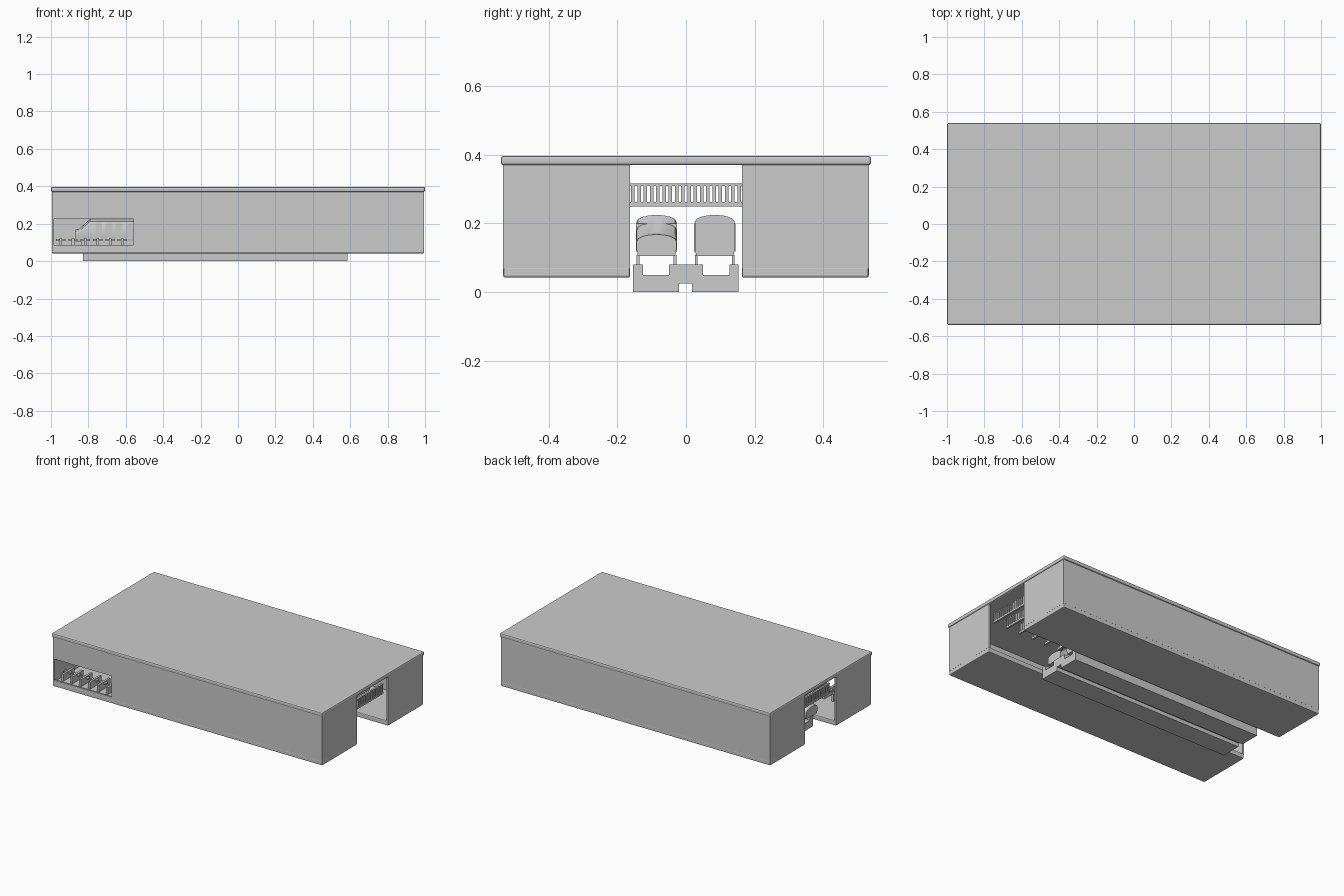
import bpy, bmesh, math

if "Cube" in bpy.data.objects:
    bpy.data.objects.remove(bpy.data.objects["Cube"])


def finish(bm, name, bevel=0.0):
    bmesh.ops.recalc_face_normals(bm, faces=bm.faces)
    me = bpy.data.meshes.new(name)
    bm.to_mesh(me)
    bm.free()
    ob = bpy.data.objects.new(name, me)
    bpy.context.collection.objects.link(ob)
    if bevel:
        m = ob.modifiers.new("bevel", 'BEVEL')
        m.width, m.segments = bevel, 2
    return ob


def add_box(bm, x0, x1, y0, y1, z0, z1):
    vs = bmesh.ops.create_cube(bm, size=1)['verts']
    for v in vs:
        v.co = ((x0 + x1) / 2 + v.co.x * (x1 - x0),
                (y0 + y1) / 2 + v.co.y * (y1 - y0),
                (z0 + z1) / 2 + v.co.z * (z1 - z0))


def boxes(name, items, bevel=0.0):
    bm = bmesh.new()
    for b in items:
        add_box(bm, *b)
    return finish(bm, name, bevel)


def loft(name, rings):
    bm = bmesh.new()
    rows = [[bm.verts.new(p) for p in r] for r in rings]
    n = len(rows[0])
    for a, b in zip(rows, rows[1:]):
        for i in range(n):
            bm.faces.new((a[i], a[(i + 1) % n], b[(i + 1) % n], b[i]))
    bm.faces.new(rows[0])
    bm.faces.new(rows[-1])
    return finish(bm, name)


# Roof slab
boxes("roof", [(-1, 1, -0.54, 0.54, 0.37, 0.397)], 0.008)

# Hollow platform halls, open towards the tracks
T = 0.012
IN, OUT, LOW, TOP = 0.163, 0.533, 0.042, 0.371
for side, s in (("front", -1), ("back", 1)):
    def span(a, b):
        return (min(s * a, s * b), max(s * a, s * b))
    boxes(side + "_platform", [(-0.995, 0.995, *span(IN, OUT), LOW, 0.075)], 0.006)
    for end, x in (("left", -0.995), ("right", 0.995 - T)):
        boxes(f"{side}_{end}_end_wall", [(x, x + T, *span(IN, OUT), 0.07, TOP)])
    y = span(OUT - T, OUT)
    if s < 0:
        # Outer wall built around the entrance opening
        boxes("front_wall", [(-0.56, 0.995, *y, 0.07, TOP),
                             (-0.995, -0.56, *y, 0.225, TOP),
                             (-0.995, -0.56, *y, 0.07, 0.085)])
    else:
        boxes("back_wall", [(-0.995, 0.995, *y, 0.07, TOP)])

# Ticket gates behind the entrance
gates = []
for i in range(6):
    x = -0.955 + i * 0.066
    gates += [(x, x + 0.014, -0.50, -0.38, 0.075, 0.122),
              (x - 0.018, x + 0.032, -0.45, -0.43, 0.108, 0.118)]
boxes("ticket_gates", gates)

# Open slatted trusses across the channel under the roof
truss = []
for i in range(20):
    x = -0.95 + i * 0.1
    truss += [(x, x + 0.012, -IN, IN, 0.25, 0.262),
              (x, x + 0.012, -IN, IN, 0.31, 0.317)]
    for k in range(18):
        y = -0.155 + k * 0.31 / 17
        truss.append((x + 0.002, x + 0.010, y - 0.005, y + 0.005, 0.26, 0.312))
boxes("roof_trusses", truss)

# Twin guideway, one stepped profile extruded along the tracks
profile = [(-0.155, 0.003), (-0.02, 0.003), (-0.02, 0.025), (0.017, 0.025),
           (0.017, 0.003), (0.153, 0.003), (0.153, 0.08), (0.127, 0.08),
           (0.127, 0.05), (0.05, 0.05), (0.05, 0.08), (-0.05, 0.08),
           (-0.05, 0.05), (-0.125, 0.05), (-0.125, 0.08), (-0.155, 0.08)]
profile = [(y, z - 0.003 if z < 0.01 else z) for y, z in profile]
loft("guideway", [[(x, y, z) for y, z in profile] for x in (-0.83, 0.585)])


# Trains: arched cross-section, lowered at the sloping cabs
def section(x, yc, shoulder, half=0.058):
    pts = [(x, yc + half - 0.004, 0.105), (x, yc + half, 0.125)]
    for i in range(9):
        a = math.pi * i / 8
        pts.append((x, yc + half * math.cos(a), shoulder + 0.02 * math.sin(a)))
    return pts + [(x, yc - half, 0.125), (x, yc - half + 0.004, 0.105)]


def train(name, yc, cuts, nose_left, nose_right):
    for i, (x0, x1) in enumerate(zip(cuts, cuts[1:])):
        st = [(x0 + 0.004, 0.205), (x1 - 0.004, 0.205)]
        if nose_left and i == 0:
            st = [(x0, 0.148), (x0 + 0.02, 0.152), (x0 + 0.08, 0.205)] + st[1:]
        if nose_right and i == len(cuts) - 2:
            st = st[:-1] + [(x1 - 0.08, 0.205), (x1 - 0.02, 0.152), (x1, 0.148)]
        ob = loft(f"{name}_car_{i + 1}", [section(x, yc, z) for x, z in st])
        ob.data.shade_smooth()
        ob.data.set_sharp_from_angle(angle=math.radians(30))
        # Side doors and running gear
        doors, gear = [], []
        for f in (0.35, 0.5, 0.65, 0.8):
            x = x0 + (x1 - x0) * f
            doors.append((x - 0.018, x + 0.018, yc - 0.06, yc + 0.06, 0.118, 0.2))
        for q in (-1, 1):
            gear.append((x0 + 0.03, x1 - 0.03, yc + q * 0.054 - 0.004,
                         yc + q * 0.054 + 0.004, 0.078, 0.108))
        boxes(f"{name}_doors_{i + 1}", doors)
        boxes(f"{name}_skirts_{i + 1}", gear)


cuts = [-0.87, -0.51, -0.16, 0.19, 0.55]
train("front_train", -0.086, cuts, True, True)
train("back_train", 0.084, cuts, True, False)
